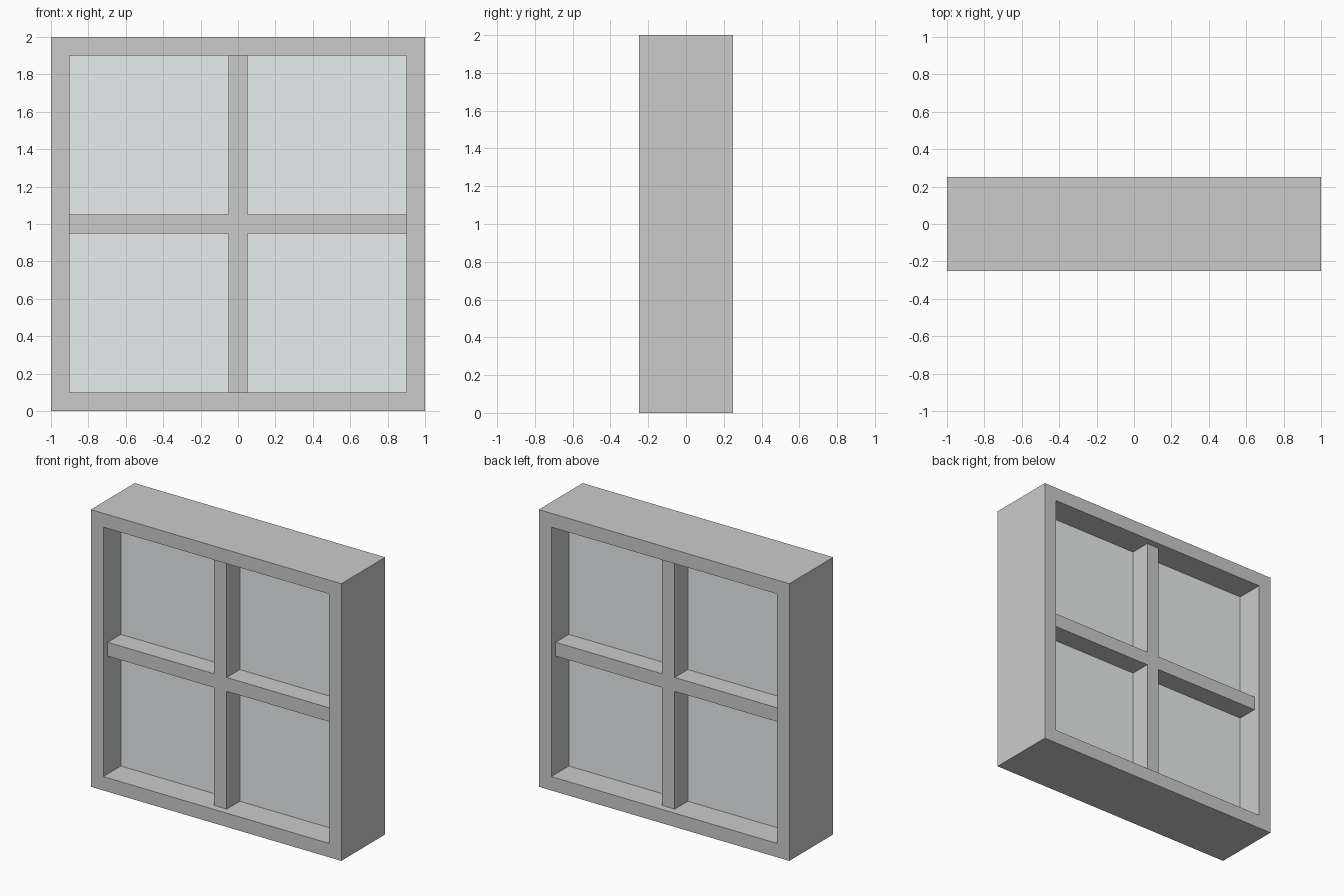
import bpy, bmesh

if "Cube" in bpy.data.objects:
    bpy.data.objects.remove(bpy.data.objects["Cube"])

SIZE, DEPTH, RIM, BAR = 2.0, 0.5, 0.1, 0.1
BAR_DEPTH, GLASS_DEPTH = 0.4, 0.1
CZ = SIZE / 2
INNER = SIZE / 2 - RIM


def prism(name, outline, depth, hole=None):
    """Extrude an x/z outline along y, centred on y = 0, optionally with a matching hole."""
    bm = bmesh.new()
    n = len(outline)
    loops = [[[bm.verts.new((x, y, z + CZ)) for x, z in pts] for y in (-depth / 2, depth / 2)]
             for pts in ([outline, hole] if hole else [outline])]
    for front, back in loops:
        for i in range(n):
            j = (i + 1) % n
            bm.faces.new((front[i], front[j], back[j], back[i]))
    for side in (0, 1):
        if hole:
            for i in range(n):
                j = (i + 1) % n
                o, h = loops[0][side], loops[1][side]
                bm.faces.new((o[i], o[j], h[j], h[i]))
        else:
            bm.faces.new(loops[0][side])
    bmesh.ops.recalc_face_normals(bm, faces=bm.faces)
    mesh = bpy.data.meshes.new(name)
    bm.to_mesh(mesh)
    bm.free()
    obj = bpy.data.objects.new(name, mesh)
    bpy.context.collection.objects.link(obj)
    return obj


def rect(x0, x1, z0, z1):
    return [(x0, z0), (x1, z0), (x1, z1), (x0, z1)]


# Outer frame
prism("window_frame", rect(-CZ, CZ, -CZ, CZ), DEPTH, rect(-INNER, INNER, -INNER, INNER))

# Cross-shaped glazing bars, one flush piece
b, r = BAR / 2, INNER
prism("glazing_bars", [(-b, -r), (b, -r), (b, -b), (r, -b), (r, b), (b, b),
                       (b, r), (-b, r), (-b, b), (-r, b), (-r, -b), (-b, -b)], BAR_DEPTH)

# Four glass panes
glass = bpy.data.materials.new("glass")
glass.diffuse_color = (0.8, 0.86, 0.85, 1.0)
glass.use_nodes = True
glass.node_tree.nodes["Principled BSDF"].inputs["Base Color"].default_value = glass.diffuse_color
spans = {"left": (-r, -b), "right": (b, r)}
levels = {"lower": (-r, -b), "upper": (b, r)}
for level, (z0, z1) in levels.items():
    for side, (x0, x1) in spans.items():
        pane = prism(f"glass_pane_{level}_{side}", rect(x0, x1, z0, z1), GLASS_DEPTH)
        pane.data.materials.append(glass)
